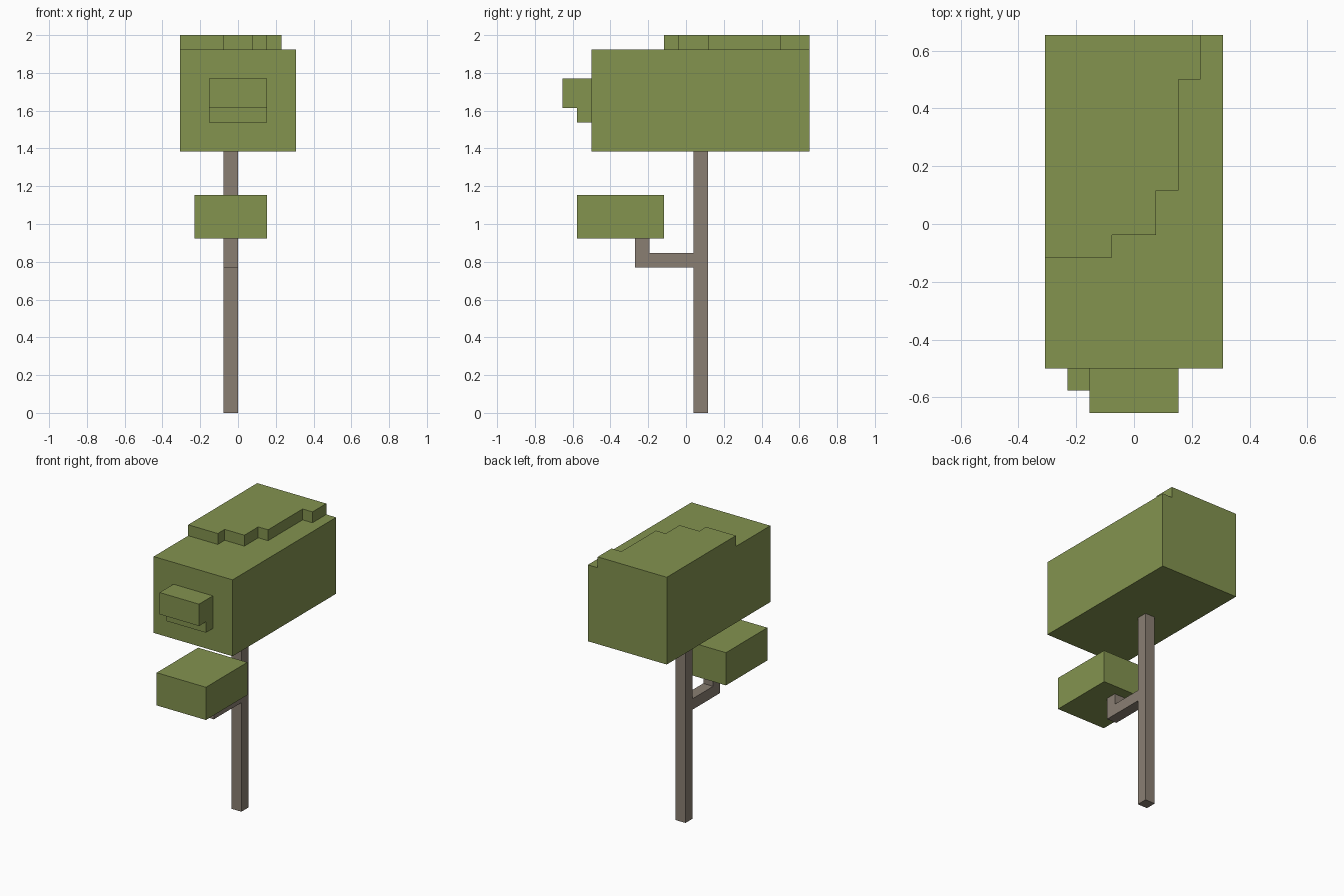
import bpy, bmesh
from mathutils import Vector

if "Cube" in bpy.data.objects:
    bpy.data.objects.remove(bpy.data.objects["Cube"])

U = 2 / 26  # one block unit; the tree is 26 units tall


def material(name, rgb):
    m = bpy.data.materials.new(name)
    m.diffuse_color = (*rgb, 1)
    m.use_nodes = True
    m.node_tree.nodes["Principled BSDF"].inputs["Base Color"].default_value = m.diffuse_color
    return m


LEAF = material("leaf green", (0.227, 0.292, 0.078))
BARK = material("bark brown", (0.254, 0.212, 0.171))


def prism(name, mat, profile, start, end, axis):
    """Extrude a profile in block units: (x, y) along z, or (y, z) along x."""
    place = (lambda a, b, c: (a, b, c)) if axis == "z" else (lambda a, b, c: (c, a, b))
    bm = bmesh.new()
    face = bm.faces.new([bm.verts.new(Vector(place(a, b, start)) * U) for a, b in profile])
    new = bmesh.ops.extrude_face_region(bm, geom=[face])["geom"]
    shift = Vector(place(0, 0, end - start)) * U
    bmesh.ops.translate(bm, vec=shift, verts=[g for g in new if isinstance(g, bmesh.types.BMVert)])
    bmesh.ops.recalc_face_normals(bm, faces=bm.faces)
    mesh = bpy.data.meshes.new(name)
    bm.to_mesh(mesh)
    bm.free()
    mesh.materials.append(mat)
    obj = bpy.data.objects.new(name, mesh)
    bpy.context.collection.objects.link(obj)
    return obj


def box(name, mat, x, y, z):
    return prism(name, mat, [(x[0], y[0]), (x[1], y[0]), (x[1], y[1]), (x[0], y[1])], *z, "z")


# Trunk and bent side branch
box("trunk", BARK, (-1, 0), (0.5, 1.5), (0, 18))
prism("side_branch", BARK,
      [(0.5, 10), (0.5, 11), (-2.5, 11), (-2.5, 12), (-3.5, 12), (-3.5, 10)], -1, 0, "x")

# Main crown and the low clump on the branch
box("main_crown", LEAF, (-4, 4), (-6.5, 8.5), (18, 25))
box("low_clump", LEAF, (-3, 2), (-7.5, -1.5), (12, 15))

# Stepped layer on top of the crown
prism("crown_top_layer", LEAF,
      [(-4, 8.5), (-4, -1.5), (-1, -1.5), (-1, -0.5), (1, -0.5), (1, 1.5),
       (2, 1.5), (2, 6.5), (3, 6.5), (3, 8.5)], 25, 26, "z")

# Stepped bump on the front of the crown
prism("front_bump", LEAF,
      [(-6.5, 20), (-7.5, 20), (-7.5, 21), (-8.5, 21), (-8.5, 23), (-6.5, 23)], -2, 2, "x")
